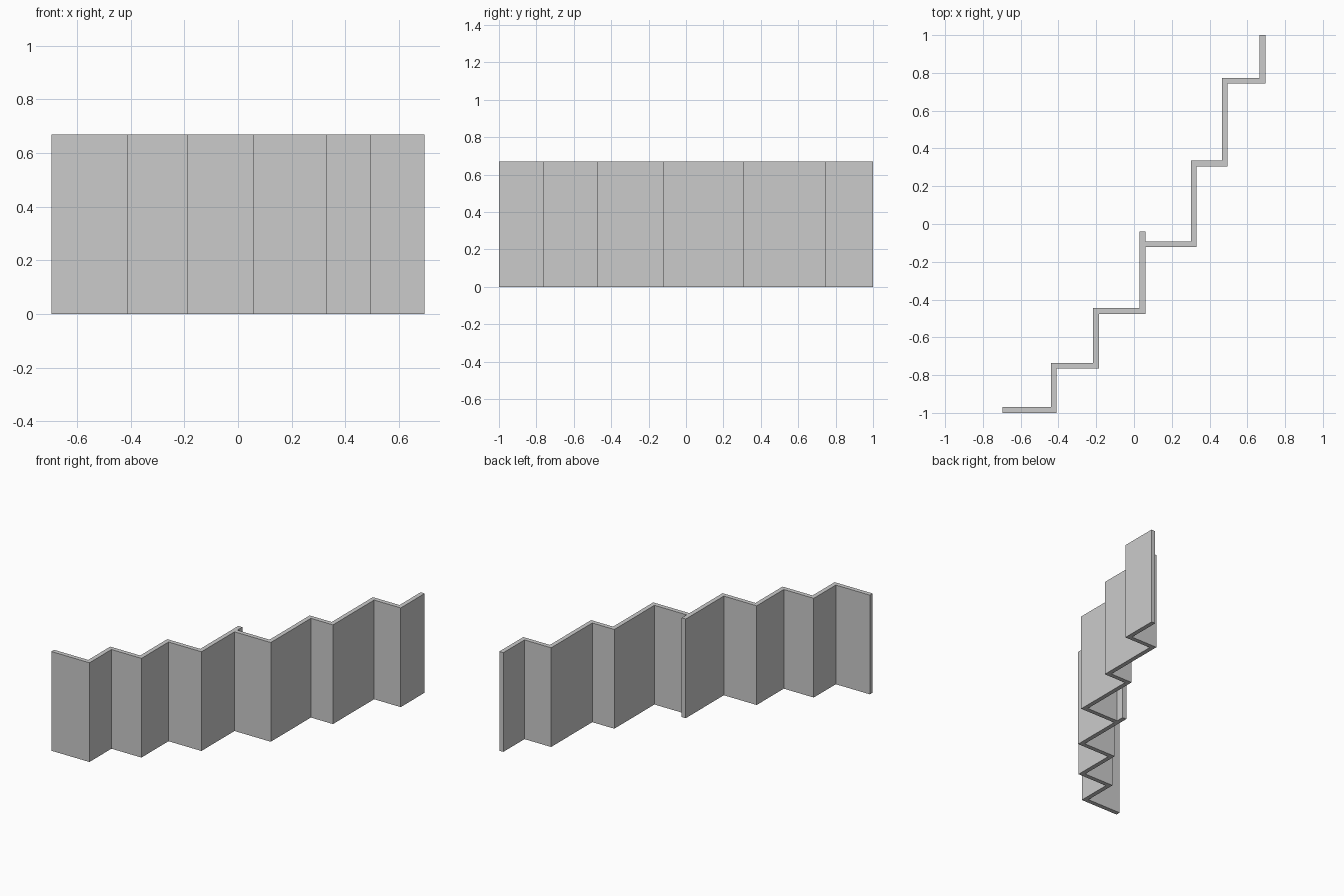
import bpy, bmesh

if "Cube" in bpy.data.objects:
    bpy.data.objects.remove(bpy.data.objects["Cube"])

H = 0.67   # wall height
T = 0.03   # wall thickness


def stepped_wall(name, xs, ys, end_y):
    """Zigzag wall: runs along x at ys[i] from xs[i] to xs[i+1], then along y."""
    ys = ys + [end_y]
    outer = [(xs[0], ys[0])]
    for i in range(len(xs) - 1):
        outer += [(xs[i + 1], ys[i]), (xs[i + 1], ys[i + 1])]
    # inner side is the outer line moved back and left, kept square at both ends
    inner = [(x - T, y + T) for x, y in outer]
    inner[0] = (outer[0][0], outer[0][1] + T)
    inner[-1] = (outer[-1][0] - T, outer[-1][1])

    bm = bmesh.new()
    rings = [[[bm.verts.new((x, y, z)) for x, y in side] for side in (outer, inner)]
             for z in (0, H)]
    (ob, ib), (ot, it) = rings
    last = len(outer) - 1
    for i in range(last):
        bm.faces.new((ob[i], ob[i + 1], ot[i + 1], ot[i]))
        bm.faces.new((ib[i + 1], ib[i], it[i], it[i + 1]))
    # top and bottom caps as one polygon each, plus end faces
    bm.faces.new(ot + it[::-1])
    bm.faces.new(ib + ob[::-1])
    bm.faces.new((ob[0], ot[0], it[0], ib[0]))
    bm.faces.new((ob[last], ib[last], it[last], ot[last]))
    bmesh.ops.recalc_face_normals(bm, faces=bm.faces)
    mesh = bpy.data.meshes.new(name)
    bm.to_mesh(mesh)
    bm.free()
    obj = bpy.data.objects.new(name, mesh)
    bpy.context.collection.objects.link(obj)
    return obj


# front wing, its last panel runs past the joint
stepped_wall("front_stepped_wall", [-0.695, -0.41, -0.186, 0.06],
             [-1.0, -0.765, -0.476], -0.04)
# rear wing, butted against the front wing
stepped_wall("rear_stepped_wall", [0.06, 0.331, 0.496, 0.695],
             [-0.123, 0.305, 0.744], 1.0)
